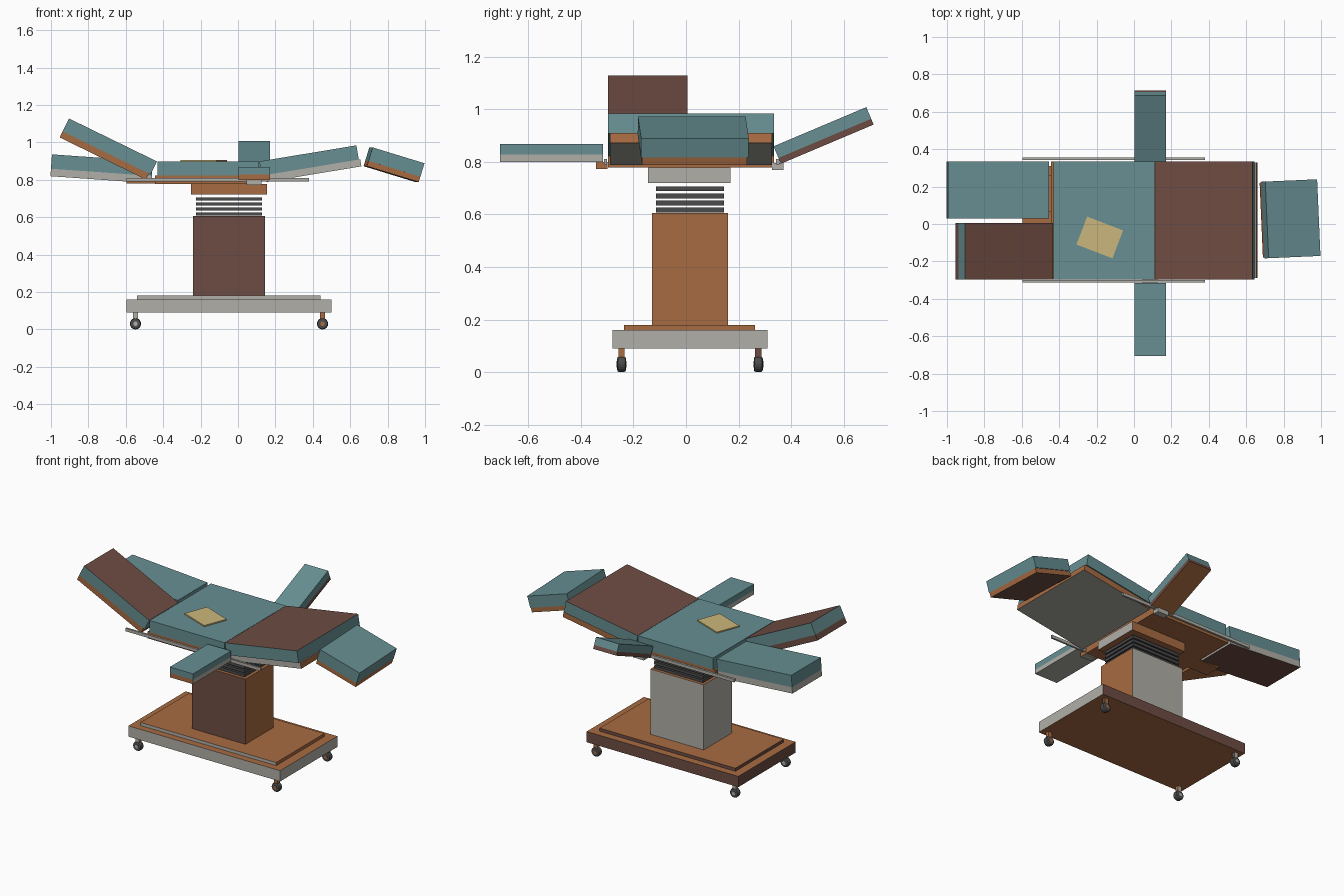
import bpy, bmesh
from math import radians
from mathutils import Matrix, Vector

if "Cube" in bpy.data.objects:
    bpy.data.objects.remove(bpy.data.objects["Cube"])


def material(name, rgb):
    m = bpy.data.materials.new(name)
    m.use_nodes = True
    m.diffuse_color = (*rgb, 1)
    m.node_tree.nodes["Principled BSDF"].inputs["Base Color"].default_value = (*rgb, 1)
    return m


PALETTE = {
    "t": material("teal", (0.135, 0.275, 0.29)),
    "b": material("dark_brown", (0.155, 0.073, 0.056)),
    "o": material("copper", (0.39, 0.148, 0.054)),
    "g": material("light_grey", (0.44, 0.43, 0.39)),
    "d": material("charcoal", (0.07, 0.07, 0.073)),
    "s": material("sand", (0.6, 0.47, 0.2)),
}


def finish(name, bm, colours, matrix):
    """Colours: one key, or six keys for +x -x +y -y +z -z faces."""
    keys = sorted(set(colours))
    for f in bm.faces:
        axis = max(range(3), key=lambda i: abs(f.normal[i]))
        side = axis * 2 + (f.normal[axis] < 0)
        f.material_index = keys.index(colours[side] if len(colours) == 6 else colours)
    me = bpy.data.meshes.new(name)
    bm.to_mesh(me)
    bm.free()
    for k in keys:
        me.materials.append(PALETTE[k])
    ob = bpy.data.objects.new(name, me)
    ob.matrix_world = matrix
    bpy.context.collection.objects.link(ob)
    return ob


def box(name, x, y, z, colours, matrix=Matrix()):
    """Box from three (low, high) ranges, placed by a matrix."""
    bm = bmesh.new()
    bmesh.ops.create_cube(bm, size=1)
    for v in bm.verts:
        v.co = Vector([r[0] if c < 0 else r[1] for c, r in zip(v.co, (x, y, z))])
    bm.normal_update()
    return finish(name, bm, colours, matrix)


def cylinder(name, centre, radius, width, colours, bevel=0):
    """Cylinder with its axle along y."""
    bm = bmesh.new()
    bmesh.ops.create_cone(bm, cap_ends=True, segments=20, radius1=radius,
                          radius2=radius, depth=width)
    if bevel:
        rim = [e for e in bm.edges if abs(e.verts[0].co.z - e.verts[1].co.z) < 1e-5]
        bmesh.ops.bevel(bm, geom=rim, offset=bevel, segments=2, affect="EDGES", profile=0.5)
    bm.normal_update()
    return finish(name, bm, colours,
                  Matrix.Translation(centre) @ Matrix.Rotation(radians(90), 4, "X"))


def hinge(pivot, angle, axis, yaw=0):
    return (Matrix.Translation(pivot) @ Matrix.Rotation(radians(yaw), 4, "Z")
            @ Matrix.Rotation(radians(angle), 4, axis))


# Wheeled base
box("base", (-0.595, 0.5), (-0.28, 0.31), (0.09, 0.16), "gbbgoo")
box("base_plate", (-0.54, 0.44), (-0.235, 0.262), (0.16, 0.18), "obbgoo")
for x, end in ((-0.548, "right"), (0.452, "left")):
    for y, side in ((-0.245, "front"), (0.275, "back")):
        tag = f"{side}_{end}"
        hue = "g" if x < 0 else "o"
        stem = ("o" if y < 0 else "b") + "g" + hue * 4
        cylinder("wheel_" + tag, (x, y, 0.03), 0.03, 0.034, "d", 0.009)
        cylinder("hub_" + tag, (x, y, 0.03), 0.012, 0.038, hue)
        box("caster_stem_" + tag, (x - 0.013, x + 0.013), (y - 0.012, y + 0.012),
            (0.05, 0.09), stem)

# Column and bellows
box("column", (-0.24, 0.145), (-0.13, 0.16), (0.18, 0.605), "oggboo")
for i in range(4):
    z = 0.608 + i * 0.0267
    box(f"bellows_ring_{i + 1}", (-0.225, 0.128), (-0.115, 0.145), (z, z + 0.018), "d")
box("saddle", (-0.25, 0.155), (-0.145, 0.17), (0.72, 0.778), "googoo"[:3] + "ooo")

# Seat section
DEEP = (-0.297, 0.335)
box("seat_board", (-0.445, 0.12), DEEP, (0.778, 0.822), "o")
box("seat_cushion", (-0.43, 0.112), DEEP, (0.822, 0.898), "t")
box("leg_hinge_plate", (-0.595, -0.44), (-0.04, 0.07), (0.78, 0.8), "o")
box("sand_pad", (-0.103, 0.103), (-0.08, 0.08), (0, 0.008), "s",
    hinge((-0.183, -0.072, 0.898), 0, "X", -21))

# Side rails
for name, y in (("front_rail", (-0.312, -0.3)), ("back_rail", (0.342, 0.355))):
    box(name, (-0.595, 0.38), y, (0.79, 0.81), "g")

# Back section
m = hinge((0.114, 0, 0.898), -9.4, "Y")
box("back_cushion", (0, 0.526), DEEP, (-0.077, 0), "ttttbt", m)
box("back_board", (0.02, 0.534), (-0.29, 0.328), (-0.115, -0.077), "ogoggg", m)

# Two leg sections
m = hinge((-0.433, 0, 0.898), 26, "Y")
box("right_leg_cushion", (-0.524, 0), (-0.297, 0.005), (-0.077, 0), "ttttbt", m)
box("right_leg_board", (-0.524, -0.01), (-0.297, 0.005), (-0.113, -0.077), "obbooo", m)
m = hinge((-0.455, 0, 0.898), 4, "Y")
box("left_leg_cushion", (-0.541, 0), (0.03, 0.335), (-0.077, 0), "t", m)
box("left_leg_board", (-0.541, 0), (0.03, 0.335), (-0.117, -0.077), "gggggb", m)

# Headrest
m = hinge((0.711, 0.022, 0.973), 17, "Y", 2.5)
box("headrest_cushion", (0, 0.29), (-0.205, 0.205), (-0.075, 0), "t", m)
box("headrest_board", (0, 0.29), (-0.2, 0.2), (-0.105, -0.075), "ooooob", m)

# Arm boards
ARM = (0.003, 0.17)
box("right_arm_cushion", ARM, (-0.707, -0.315), (0.828, 0.867), "t")
box("right_arm_board", ARM, (-0.707, -0.315), (0.8, 0.828), "gggogg")
m = hinge((0, 0.333, 0.859), 22.9, "X")
box("left_arm_cushion", ARM, (0, 0.383), (-0.048, 0), "t", m)
box("left_arm_board", ARM, (0.0, 0.383), (-0.072, -0.048), "bbbooo", m)

# Rail clamps
box("right_arm_clamp", (0.045, 0.125), (-0.342, -0.298), (0.772, 0.8), "oggggg")
box("left_arm_clamp", (0.045, 0.125), (0.328, 0.37), (0.768, 0.796), "g")
